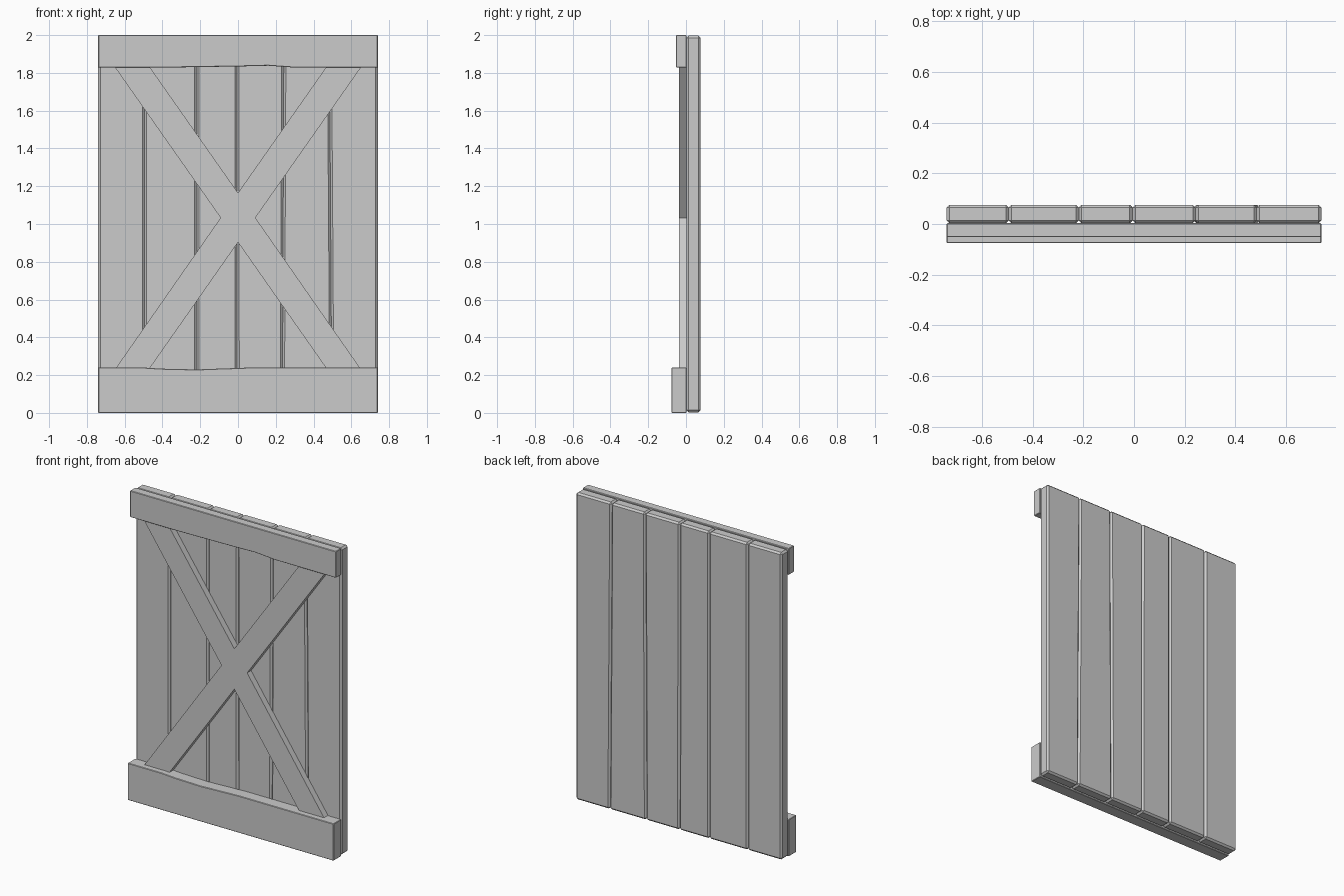
import bpy, bmesh

if "Cube" in bpy.data.objects:
    bpy.data.objects.remove(bpy.data.objects["Cube"], do_unlink=True)

wood = bpy.data.materials.new("grey_wood")
wood.use_nodes = True
GREY = (0.6, 0.6, 0.6, 1)
wood.diffuse_color = GREY
wood.node_tree.nodes["Principled BSDF"].inputs["Base Color"].default_value = GREY


def slab(name, outline, y0, y1, bevel=0):
    """Extrude an x-z outline from y0 (front) to y1 (back)."""
    bm = bmesh.new()
    face = bm.faces.new([bm.verts.new((x, y0, z)) for x, z in outline])
    side = bmesh.ops.extrude_face_region(bm, geom=[face])["geom"]
    for v in side:
        if isinstance(v, bmesh.types.BMVert):
            v.co.y = y1
    bmesh.ops.recalc_face_normals(bm, faces=bm.faces)
    mesh = bpy.data.meshes.new(name)
    bm.to_mesh(mesh)
    bm.free()
    mesh.materials.append(wood)
    obj = bpy.data.objects.new(name, mesh)
    bpy.context.collection.objects.link(obj)
    if bevel:
        mod = obj.modifiers.new("Bevel", "BEVEL")
        mod.width = bevel
        mod.segments = 1
    return obj


HALF, BACK, JOIN = 0.74, 0.076, 0.003

# Vertical planks; the seams lean a little (bottom x, top x)
seams = [(-HALF, -HALF), (-0.495, -0.495), (-0.218, -0.218), (-0.004, -0.006),
         (0.235, 0.243), (0.497, 0.484), (HALF, HALF)]
for i, ((lb, lt), (rb, rt)) in enumerate(zip(seams, seams[1:])):
    slab(f"plank_{i + 1}", [(lb, 0.003), (rb, 0.003), (rt, 1.997), (lt, 1.997)],
         JOIN, BACK, 0.011)

# Rails with slightly worn inner edges
slab("top_rail", [(-HALF, 2), (-HALF, 1.828), (-0.4, 1.828), (0, 1.834),
                  (0.16, 1.838), (0.3, 1.828), (HALF, 1.828), (HALF, 2)],
     -0.052, JOIN, 0.003)
slab("bottom_rail", [(-HALF, 0), (HALF, 0), (HALF, 0.24), (0.06, 0.24),
                     (-0.22, 0.23), (-0.4, 0.234), (-0.5, 0.24), (-HALF, 0.24)],
     -0.076, JOIN, 0.003)

# Crossed brace: right half of the outline, then its mirror
half = [(0, 0.903), (0.475, 0.225), (0.655, 0.225), (0.092, 1.033),
        (0.66, 1.842), (0.475, 1.842), (0, 1.165)]
slab("cross_brace", half + [(-x, z) for x, z in half[-2:0:-1]], -0.038, JOIN)
